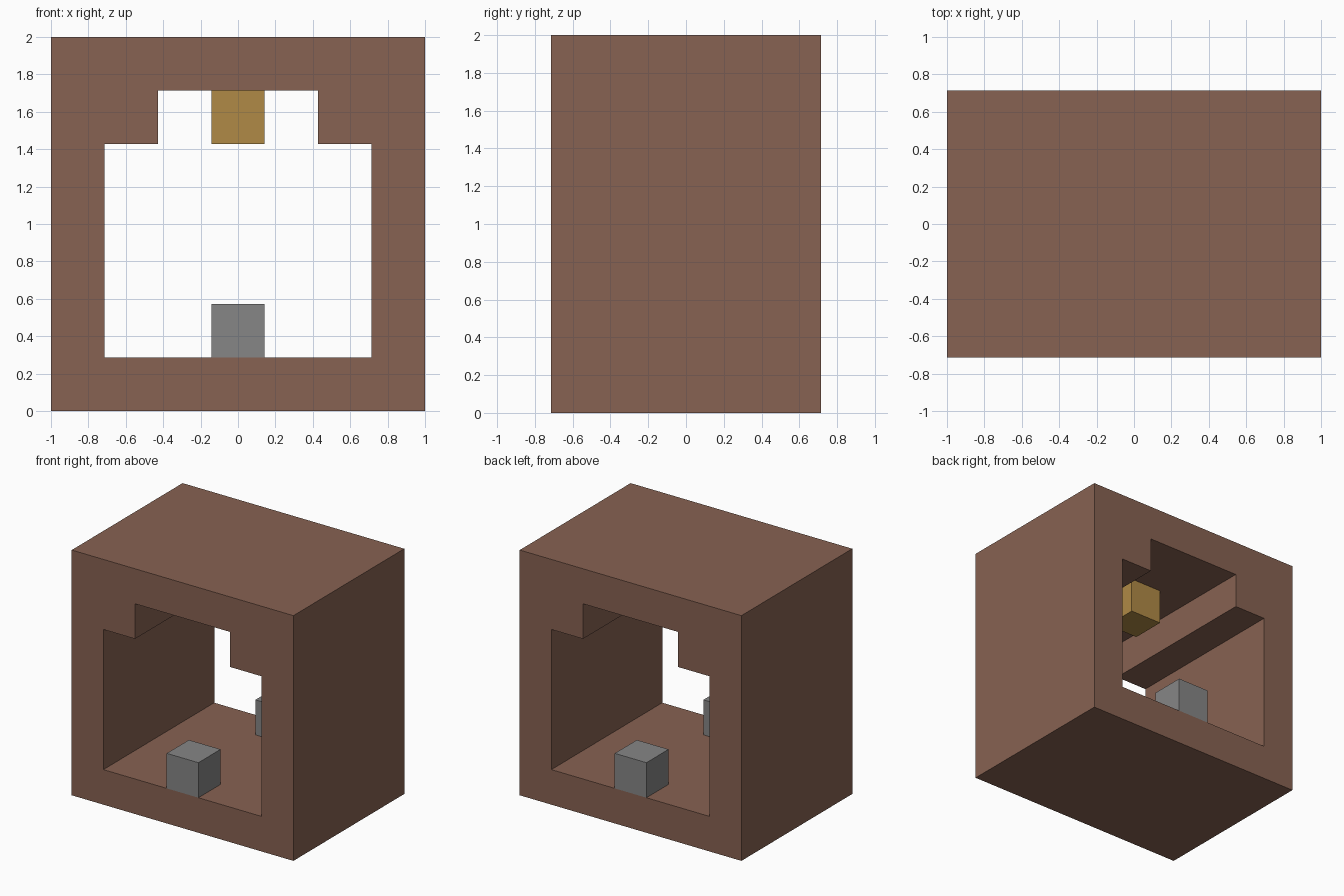
import bpy
import bmesh

U = 2 / 7          # module: every part sits on this grid
DEPTH = 5 * U

old = bpy.data.objects.get("Cube")
if old:
    bpy.data.objects.remove(old, do_unlink=True)


def srgb(r, g, b):
    def lin(c):
        c /= 255
        return c / 12.92 if c <= 0.04045 else ((c + 0.055) / 1.055) ** 2.4
    return (lin(r), lin(g), lin(b), 1)


def material(name, color):
    mat = bpy.data.materials.new(name)
    mat.use_nodes = True
    mat.diffuse_color = color
    mat.node_tree.nodes["Principled BSDF"].inputs["Base Color"].default_value = color
    return mat


def add_object(name, bm, mat):
    bmesh.ops.recalc_face_normals(bm, faces=bm.faces)
    mesh = bpy.data.meshes.new(name)
    bm.to_mesh(mesh)
    bm.free()
    mesh.materials.append(mat)
    obj = bpy.data.objects.new(name, mesh)
    bpy.context.collection.objects.link(obj)
    return obj


def block(name, y, z, mat):
    """One-module cube centred on x, placed in module units."""
    bm = bmesh.new()
    bmesh.ops.create_cube(bm, size=U)
    bmesh.ops.translate(bm, verts=bm.verts, vec=(0, y * U, z * U))
    return add_object(name, bm, mat)


brown = material("brown", srgb(135, 98, 82))
grey = material("grey", srgb(134, 134, 134))
gold = material("gold", srgb(176, 138, 70))

# Tunnel shell: right half of the section, closed on the centre line
half = [(0, 0), (3.5, 0), (3.5, 7), (0, 7), (0, 6), (1.5, 6),
        (1.5, 5), (2.5, 5), (2.5, 1), (0, 1)]
outer = half[1:3]
inner = half[5:9]
rings = [outer + [(-x, z) for x, z in reversed(outer)],
         inner + [(-x, z) for x, z in reversed(inner)]]
bm = bmesh.new()
edges = []
for ring in rings:
    verts = [bm.verts.new((x * U, -DEPTH / 2, z * U)) for x, z in ring]
    edges += [bm.edges.new((v, verts[i - 1])) for i, v in enumerate(verts)]
bmesh.ops.triangle_fill(bm, edges=edges, use_beauty=True)
front = bm.faces[:]
result = bmesh.ops.extrude_face_region(bm, geom=front, use_keep_orig=True)
moved = [g for g in result["geom"] if isinstance(g, bmesh.types.BMVert)]
bmesh.ops.translate(bm, verts=moved, vec=(0, DEPTH, 0))
bmesh.ops.dissolve_limit(bm, angle_limit=0.01, verts=bm.verts, edges=bm.edges)
add_object("tunnel_shell", bm, brown)

# Floor blocks at both mouths, and the lamp under the ceiling recess
block("front_floor_block", -2, 1.5, grey)
block("back_floor_block", 2, 1.5, grey)
block("ceiling_lamp", 0, 5.5, gold)
